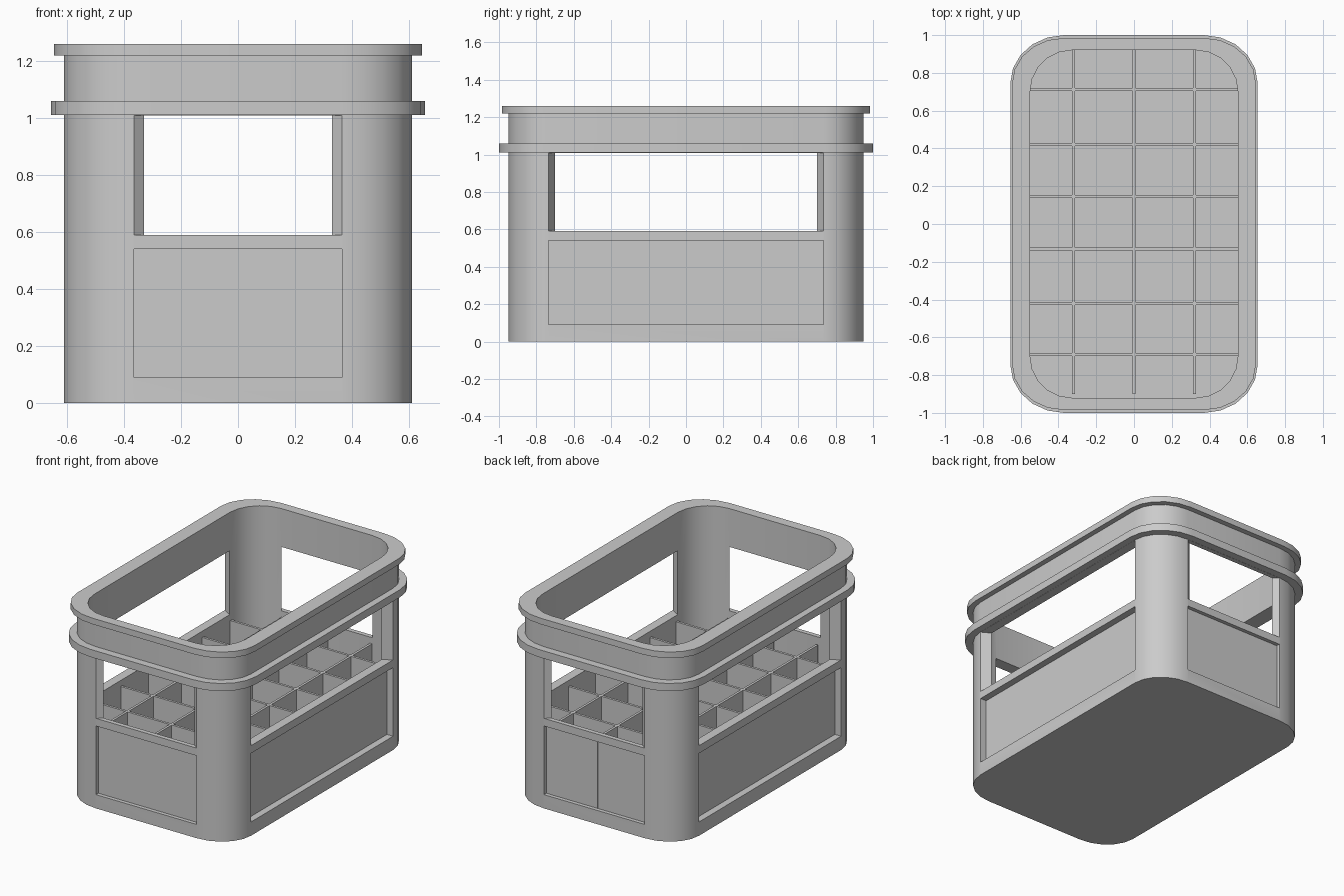
import bpy, bmesh, math

if "Cube" in bpy.data.objects:
    bpy.data.objects.remove(bpy.data.objects["Cube"])

SEG = 5          # segments per rounded corner
OUT = (0.61, 0.95, 0.366, 0.736)    # half x, half y, corner centre x, y
INN = (0.55, 0.92, 0.33, 0.70)
BAND = (0.655, 1.0, 0.37, 0.745)
RIM = (0.645, 0.985, 0.37, 0.745)


def outline(hx, hy, cx, cy):
    pts = []
    for q, (sx, sy) in enumerate([(1, 1), (-1, 1), (-1, -1), (1, -1)]):
        for i in range(SEG + 1):
            a = math.pi / 2 * (q + i / SEG)
            pts.append((sx * cx + (hx - cx) * math.cos(a),
                        sy * cy + (hy - cy) * math.sin(a)))
    return pts


def finish(name, bm):
    bmesh.ops.recalc_face_normals(bm, faces=bm.faces)
    me = bpy.data.meshes.new(name)
    bm.to_mesh(me)
    bm.free()
    ob = bpy.data.objects.new(name, me)
    bpy.context.collection.objects.link(ob)
    return ob


def block(bm, lo, hi):
    # axis-aligned box from corner to corner
    vs = bmesh.ops.create_cube(bm, size=1)["verts"]
    for v in vs:
        for k in range(3):
            v.co[k] = lo[k] if v.co[k] < 0 else hi[k]
    return vs


def side_cut(bm, axis, sign, d0, w0, d1, w1, z0, z1):
    # cutter in one wall: half width w0 at inner depth d0, w1 at outer depth d1
    for v in block(bm, (-1, -1, z0), (1, 1, z1)):
        d, w = (d0, w0) if v.co.x < 0 else (d1, w1)
        across = w if v.co.y > 0 else -w
        v.co.x, v.co.y = (sign * d, across) if axis == 0 else (across, sign * d)


# crate shell: outside up, stacking band, rim, inside down to the floor
levels = [(OUT, 0), (OUT, 1.01), (BAND, 1.01), (BAND, 1.06), (OUT, 1.06),
          (OUT, 1.22), (RIM, 1.22), (RIM, 1.26), (INN, 1.26), (INN, 0.03)]
bm = bmesh.new()
rings = [[bm.verts.new((x, y, z)) for x, y in outline(*shape)] for shape, z in levels]
n = len(rings[0])
for a, b in zip(rings, rings[1:]):
    for i in range(n):
        j = (i + 1) % n
        bm.faces.new((a[i], a[j], b[j], b[i]))
bm.faces.new(rings[0])
bm.faces.new(rings[-1])
shell = finish("crate_shell", bm)

# windows with tapered jambs, and recessed panels below them
bm = bmesh.new()
for axis, depth in ((0, 0.045), (1, 0.025)):
    do, di = OUT[axis], INN[axis]
    wo, wi = (0.735, 0.70) if axis == 0 else (0.365, 0.33)
    e = 0.02
    k = (wo - wi) / (do - di) * e
    for s in (-1, 1):
        side_cut(bm, axis, s, di - e, wi - k, do + e, wo + k, 0.59, 1.009)
        side_cut(bm, axis, s, do - depth, wo, do + e, wo, 0.09, 0.54)
cutter = finish("opening_cutter", bm)
cutter.hide_render = True
mod = shell.modifiers.new("openings", "BOOLEAN")
mod.operation = "DIFFERENCE"
mod.solver = "EXACT"
mod.object = cutter
bpy.context.view_layer.objects.active = shell
shell.select_set(True)
bpy.ops.object.modifier_apply(modifier=mod.name)
bpy.data.objects.remove(cutter)
bpy.ops.object.shade_smooth_by_angle(angle=math.radians(30))

# bottle dividers
T, TOP = 0.008, 0.55
bm = bmesh.new()
for x in (-0.32, 0, 0.32):
    block(bm, (x - T, -0.90, 0.02), (x + T, 0.926, TOP))
finish("long_dividers", bm)
bm = bmesh.new()
for y in (-0.69, -0.42, -0.132, 0.146, 0.422, 0.712):
    block(bm, (-0.555, y - T, 0.02), (0.555, y + T, TOP))
finish("cross_dividers", bm)
